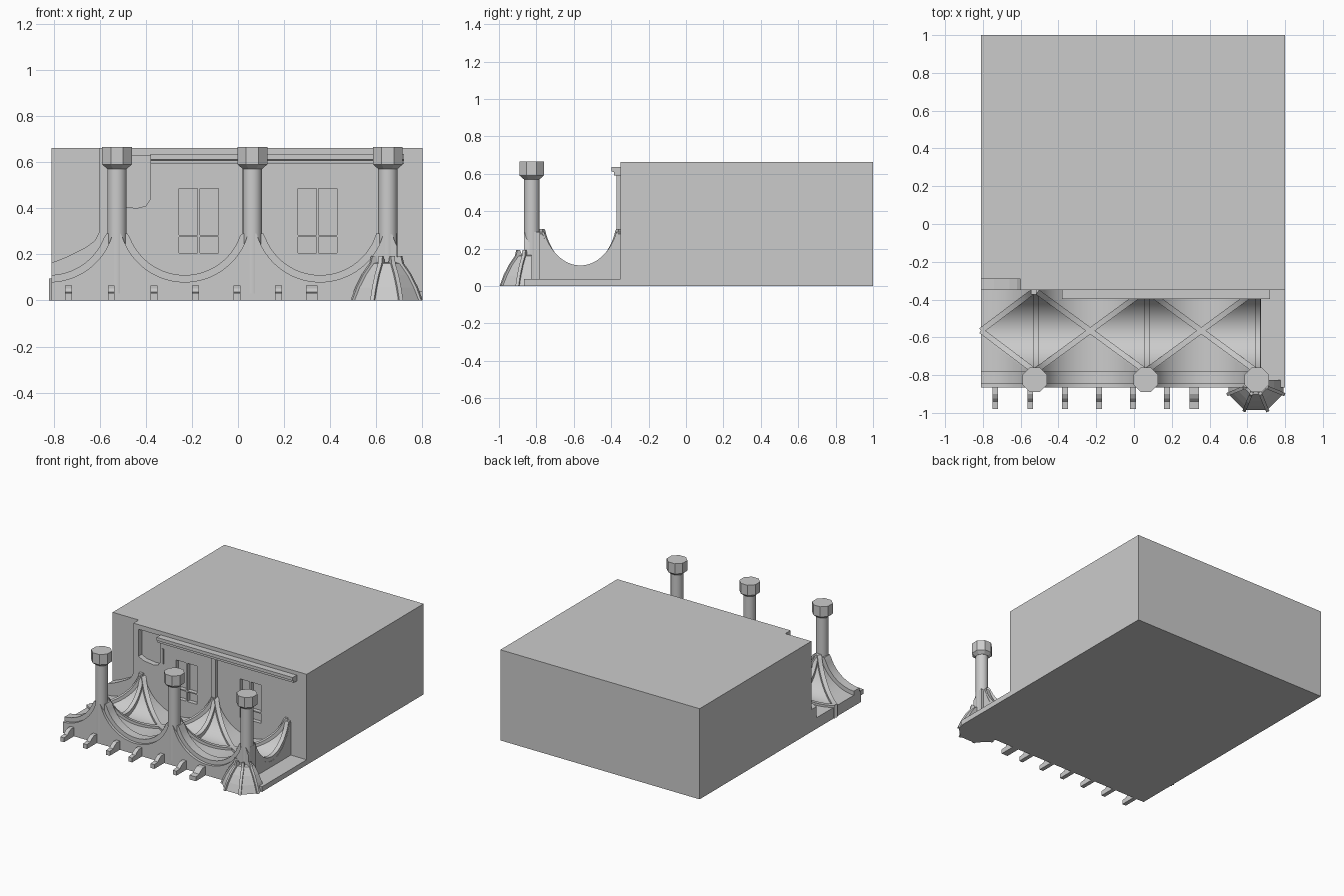
import bpy, bmesh, math
from mathutils import Vector

if "Cube" in bpy.data.objects:
    bpy.data.objects.remove(bpy.data.objects["Cube"])

stone = bpy.data.materials.new("grey_stone")
stone.use_nodes = True
GREY = (0.6, 0.6, 0.6, 1)
stone.diffuse_color = GREY
stone.node_tree.nodes["Principled BSDF"].inputs["Base Color"].default_value = GREY

LEFT, RIGHT, WALL, FRONT = -0.81, 0.80, -0.35, -0.865
PITCH, MID = 0.5875, 0.0625
COLUMNS = [MID - PITCH, MID, MID + PITCH]
COL_Y, SPRING = -0.825, 0.29
VAULT_Y, VAULT_HALF = -0.565, 0.215


def finish(name, bm, smooth=False):
    bmesh.ops.recalc_face_normals(bm, faces=bm.faces)
    mesh = bpy.data.meshes.new(name)
    bm.to_mesh(mesh)
    bm.free()
    mesh.materials.append(stone)
    ob = bpy.data.objects.new(name, mesh)
    bpy.context.collection.objects.link(ob)
    bpy.ops.object.select_all(action='DESELECT')
    ob.select_set(True)
    bpy.context.view_layer.objects.active = ob
    if smooth:
        bpy.ops.object.shade_smooth_by_angle(angle=math.radians(30))
    return ob


def add_prism(bm, pts, a, b, axis):
    """Extrude a 2D outline (side coordinate, z) along x or y."""
    def place(p, d):
        return (d, p[0], p[1]) if axis == 'x' else (p[0], d, p[1])
    lo = [bm.verts.new(place(p, a)) for p in pts]
    hi = [bm.verts.new(place(p, b)) for p in pts]
    bm.faces.new(lo)
    bm.faces.new(hi[::-1])
    for i in range(len(pts)):
        j = (i + 1) % len(pts)
        bm.faces.new((lo[i], lo[j], hi[j], hi[i]))


def prism(name, pts, a, b, axis):
    bm = bmesh.new()
    add_prism(bm, pts, a, b, axis)
    return finish(name, bm)


def rect(x0, x1, z0, z1):
    return [(x0, z0), (x1, z0), (x1, z1), (x0, z1)]


def strip(name, p, q, width, height, n=40):
    """Upright fin from p to q whose top follows height(x, y)."""
    bm = bmesh.new()
    p, q = Vector(p), Vector(q)
    side = (q - p).orthogonal().normalized() * width / 2
    rows = []
    for i in range(n + 1):
        c = p.lerp(q, i / n)
        z = height(c.x, c.y)
        l, r = c + side, c - side
        rows.append([bm.verts.new(v) for v in
                     ((l.x, l.y, 0), (l.x, l.y, z), (r.x, r.y, z), (r.x, r.y, 0))])
    for a, b in zip(rows, rows[1:]):
        for k in range(4):
            m = (k + 1) % 4
            bm.faces.new((a[k], a[m], b[m], b[k]))
    bm.faces.new(rows[0])
    bm.faces.new(rows[-1][::-1])
    return finish(name, bm, True)


def lathe(name, profile, sides, x, y, turn=0.0, smooth=False):
    bm = bmesh.new()
    rings = [[bm.verts.new((x + r * math.cos(turn + math.tau * i / sides),
                            y + r * math.sin(turn + math.tau * i / sides), z))
              for i in range(sides)] for r, z in profile]
    for a, b in zip(rings, rings[1:]):
        for i in range(sides):
            j = (i + 1) % sides
            bm.faces.new((a[i], a[j], b[j], b[i]))
    bm.faces.new(rings[0][::-1])
    bm.faces.new(rings[-1])
    return finish(name, bm, smooth)


# Upturned arch curves across the bays and across the passage
def bay(x, r=0.285):
    u = (x - MID) % PITCH - PITCH / 2
    return min(SPRING, 0.365 - math.sqrt(max(r * r - u * u, 0)))


def passage(y):
    v = (y - VAULT_Y) / VAULT_HALF * PITCH / 2
    return min(SPRING, 0.365 - math.sqrt(max(0.285 ** 2 - v * v, 0)))


def vault(x, y):
    return min(bay(x), passage(y))


# Main block with window panes, wall niche and corner recess cut out
block = prism("main_block", rect(LEFT, RIGHT, 0, 0.662), WALL, 1.0, 'y')
cut = bmesh.new()
for x in (-0.255, 0.26):
    for dx in (0, 0.09):
        for z0, z1 in ((0.205, 0.275), (0.283, 0.485)):
            add_prism(cut, rect(x + dx, x + dx + 0.08, z0, z1), WALL - 0.02, WALL + 0.03, 'y')
niche = [(-0.56, 0.43), (-0.52, 0.41), (-0.44, 0.4), (-0.4, 0.41),
         (-0.38, 0.44), (-0.38, 0.628), (-0.56, 0.628)]
add_prism(cut, niche, WALL - 0.02, WALL + 0.04, 'y')
corner = [(LEFT - 0.02, 0.155), (-0.74, 0.19), (-0.66, 0.23), (-0.62, 0.26),
          (-0.6, 0.3), (-0.6, 0.7), (LEFT - 0.02, 0.7)]
add_prism(cut, corner, WALL - 0.02, -0.29, 'y')
cutter = finish("wall_cutter", cut)
cutter.hide_render = True
mod = block.modifiers.new("openings", 'BOOLEAN')
mod.object = cutter
mod.solver = 'EXACT'
bpy.context.view_layer.objects.active = block
bpy.ops.object.modifier_apply(modifier=mod.name)
bpy.data.objects.remove(cutter)

# Wall beam, pilasters and small slot frame
prism("wall_beam", [(WALL, 0.592), (-0.385, 0.592), (-0.385, 0.608), (-0.397, 0.612),
                    (-0.397, 0.635), (WALL, 0.635)], -0.38, 0.72, 'x')
prism("wall_pilaster", rect(MID - 0.015, MID + 0.015, 0.2, 0.595), -0.372, WALL, 'y')
prism("wall_stub", rect(-0.545, -0.515, 0.2, 0.32), -0.372, WALL, 'y')
prism("slot_frame", rect(-0.365, -0.355, 0.43, 0.54), -0.356, WALL, 'y')

# Floor plate under the arcade
prism("floor_plate", rect(LEFT, RIGHT, 0, 0.038), FRONT, WALL, 'y')

# Vault surface between the wall and the arcade
END = 0.672
bm = bmesh.new()
bmesh.ops.create_grid(bm, x_segments=96, y_segments=36, size=0.5)
for v in bm.verts:
    v.co.x = LEFT + (v.co.x + 0.5) * (END - LEFT)
    v.co.y = VAULT_Y + v.co.y * 2 * VAULT_HALF
    v.co.z = vault(v.co.x, v.co.y)
base = bmesh.ops.extrude_face_region(bm, geom=bm.faces[:])
for v in base["geom"]:
    if isinstance(v, bmesh.types.BMVert):
        v.co.z = 0
finish("vault", bm, True)

# Vault ribs: one across the passage at each column, diagonals to bay centres
y0, y1 = VAULT_Y - VAULT_HALF, VAULT_Y + VAULT_HALF
for c in COLUMNS:
    strip("cross_rib", (c + 0.005, y0), (c + 0.005, y1), 0.03,
          lambda x, y: min(SPRING, passage(y) + 0.03))
    for s in (-1, 1):
        if c + s * PITCH / 2 > RIGHT:
            continue
        mid_x = max(c + s * PITCH / 2, LEFT)
        for y in (y0, y1):
            strip("diagonal_rib", (c, y), (mid_x, VAULT_Y), 0.03,
                  lambda x, y: vault(x, y) + 0.015)

# Arcade front: lower face and the set-back arch ring
strip("arcade_face", (LEFT, -0.8475), (0.69, -0.8475), 0.035, lambda x, y: bay(x), 150)
strip("arch_ring", (LEFT, -0.8125), (0.69, -0.8125), 0.065, lambda x, y: bay(x, 0.255), 150)

# Columns with octagonal capitals
for c in COLUMNS:
    lathe("column", [(0.042, 0.03), (0.042, 0.58)], 24, c, COL_Y, 0, True)
    lathe("capital", [(0.045, 0.57), (0.07, 0.59), (0.07, 0.665)], 8, c, COL_Y, math.pi / 8)

# Brackets along the front
for x, w in ((-0.735, 0.03), (-0.55, 0.03), (-0.365, 0.03), (-0.185, 0.03),
             (-0.005, 0.03), (0.175, 0.03), (0.32, 0.05)):
    prism("bracket", [(FRONT + 0.01, 0), (-0.98, 0), (-0.98, 0.032), (-0.94, 0.036),
                      (-0.925, 0.052), (-0.9, 0.065), (FRONT + 0.01, 0.065)],
          x - w / 2, x + w / 2, 'x')

# Flared half-octagon foot with ribs on its edges
FX, FY = 0.645, -0.84
flare = [(0.158, 0), (0.135, 0.055), (0.105, 0.11), (0.068, 0.16), (0.05, 0.165)]
foot = lathe("flared_foot", flare, 8, FX, FY, math.pi / 8)
bm = bmesh.new()
bm.from_mesh(foot.data)
cut = bmesh.ops.bisect_plane(bm, geom=bm.verts[:] + bm.edges[:] + bm.faces[:],
                             plane_co=(0, -0.825, 0), plane_no=(0, 1, 0), clear_outer=True)
bmesh.ops.holes_fill(bm, edges=[e for e in bm.edges if e.is_boundary])
bm.to_mesh(foot.data)
bm.free()
rib = [(0.04, 0), (0.166, 0), (0.143, 0.058), (0.113, 0.113), (0.078, 0.16),
       (0.07, 0.192), (0.055, 0.192), (0.04, 0.16)]
for k in range(4):
    a = math.pi * (1.125 + k / 4)
    bm = bmesh.new()
    add_prism(bm, rib, -0.009, 0.009, 'y')
    for v in bm.verts:
        x, y = v.co.x, v.co.y
        v.co.x = FX + x * math.cos(a) - y * math.sin(a)
        v.co.y = FY + x * math.sin(a) + y * math.cos(a)
    finish("foot_rib", bm)
